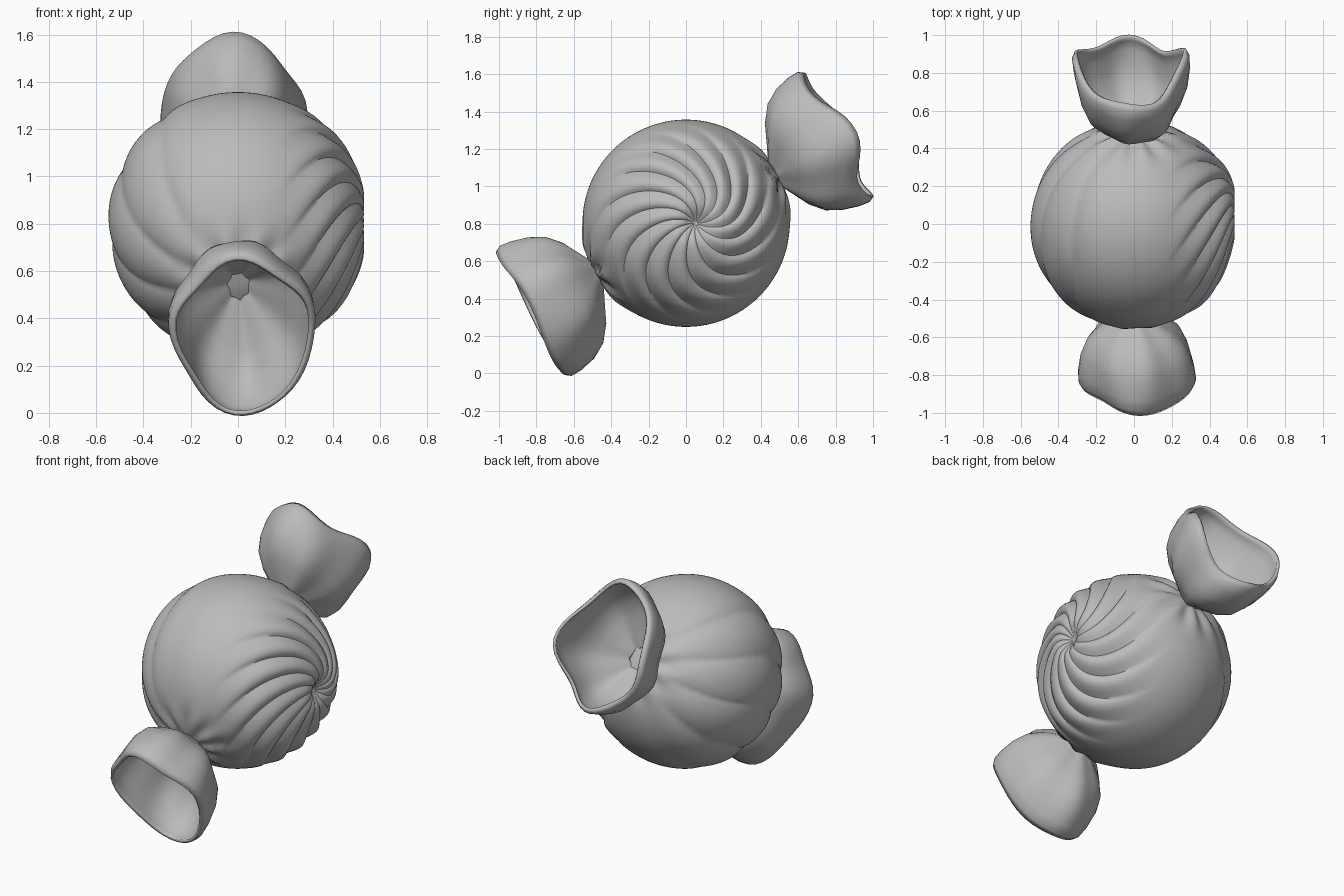
import bpy, math
from mathutils import Vector
from math import sin, cos, pi, exp

if "Cube" in bpy.data.objects:
    bpy.data.objects.remove(bpy.data.objects["Cube"])

C = Vector((0, 0, 0.803))                      # candy centre
TILT = math.radians(28)
AX = Vector((0, cos(TILT), sin(TILT)))         # axis through both twisted ends
UP = Vector((0, -sin(TILT), cos(TILT)))
R = 0.554

mat = bpy.data.materials.new("wrapper_grey")
mat.diffuse_color = (0.5, 0.5, 0.5, 1)
mat.use_nodes = True
mat.node_tree.nodes["Principled BSDF"].inputs["Base Color"].default_value = mat.diffuse_color


def smooth(a, b, x):
    t = max(0.0, min(1.0, (x - a) / (b - a)))
    return t * t * (3 - 2 * t)


def fold(u):
    """Rounded pleat leaning to one side, with a creased valley."""
    u %= 1.0
    return sin(pi * u ** 1.5) ** 0.7 if 0 < u < 1 else 0.0


def make(name, verts, faces, angle):
    me = bpy.data.meshes.new(name)
    me.from_pydata(verts, [], faces)
    me.materials.append(mat)
    me.update()
    ob = bpy.data.objects.new(name, me)
    bpy.context.collection.objects.link(ob)
    bpy.ops.object.select_all(action='DESELECT')
    ob.select_set(True)
    bpy.context.view_layer.objects.active = ob
    bpy.ops.object.shade_smooth_by_angle(angle=math.radians(angle))
    return ob


# Wrapped ball: grid around the x axis, twisted so creases follow the swirl
ARMS, STEPS, RINGS = 14, 12, 90
N = ARMS * STEPS


def ball_point(i, j):
    th = pi * i / RINGS
    ph = 2 * pi * j / N + 1.25 * min(th, 1.3)
    d = Vector((cos(th), sin(th) * cos(ph), sin(th) * sin(ph)))
    r = R
    # swirl pleats and dimple on the right side
    fade = 1 - smooth(0.7, 1.3, th)
    r += 0.026 * min(1, th / 0.6) * fade * (fold(j / STEPS) - 0.6)
    r -= 0.06 * exp(-(th / 0.13) ** 2)
    # gathers radiating from the two twisted ends
    a, t = d.dot(AX), d.dot(UP)
    psi = math.atan2(t, d.x)
    dist = math.acos(min(1, abs(a)))
    r += 0.011 * exp(-((dist - 0.3) / 0.17) ** 2) * cos(9 * psi + (1 if a > 0 else 2.3))
    # broad pleats running end to end on the left side, bent into chevrons
    left = smooth(0.15, 0.65, -d.x) * smooth(0.15, 0.6, dist)
    lon = math.atan2(t, -d.x)
    bend = 0.35 * math.sqrt(a * a + 0.01)
    r += 0.018 * left * (abs(sin(pi * (lon * 1.9 + bend + 0.2))) ** 0.7 - 0.75)
    p = d * r
    p.x *= 0.985
    p.y += 0.055 * smooth(0.15, 0.55, p.x) * (1 - smooth(0.2, 0.9, th))
    return C + p


verts = [ball_point(0, 0)]
verts += [ball_point(i, j) for i in range(1, RINGS) for j in range(N)]
verts.append(ball_point(RINGS, 0))
last = len(verts) - 1
faces = []
for j in range(N):
    k = (j + 1) % N
    faces.append((0, 1 + j, 1 + k))
    for i in range(RINGS - 2):
        b = 1 + i * N
        faces.append((b + j, b + N + j, b + N + k, b + k))
    b = 1 + (RINGS - 2) * N
    faces.append((b + j, last, b + k))
make("wrapped_ball", verts, faces, 50)

# Flared wrapper ends: (fraction of length, fraction of radius)
PROFILE = [(0, 0.2), (0.1, 0.2), (0.17, 0.36), (0.28, 0.62), (0.42, 0.82),
           (0.6, 0.94), (0.8, 1.0), (0.93, 1.01), (1.0, 0.96)]
M = 48


def wrapper_end(name, sign, side):
    """sign: +1 back end, -1 front end; side: extra rim length left and right."""
    verts, faces = [], []
    for f, q in PROFILE:
        for j in range(M):
            a = 2 * pi * j / M
            tip = 0.96 + side * (cos(2 * a) + 0.65 * cos(4 * a)) + 0.012 * sin(3 * a + 1)
            s = 0.5 + (tip - 0.5) * f
            wave = 1 + f * (0.04 * cos(4 * a) + 0.025 * cos(5 * a + 0.6) - 0.03)
            wave += 0.06 * (1 - f) * cos(7 * a + 0.5)
            x = 0.305 * cos(a) * q * wave - 0.025 * f
            t = (0.43 if sin(a) > 0 else 0.35) * sin(a) * q * wave
            verts.append(C + sign * (Vector((x, 0, 0)) + UP * t + AX * s))
    for i in range(len(PROFILE) - 1):
        for j in range(M):
            k = (j + 1) % M
            q = (i * M + j, (i + 1) * M + j, (i + 1) * M + k, i * M + k)
            faces.append(q if sign < 0 else q[::-1])
    ob = make(name, verts, faces, 50)
    # make sure the shell thickens inwards
    me = ob.data
    p = me.polygons[4 * M]
    mid = C + sign * AX * (p.center - C).dot(sign * AX)
    if p.normal.dot(p.center - mid) < 0:
        me.flip_normals()
    mod = ob.modifiers.new("thickness", 'SOLIDIFY')
    mod.thickness = 0.018
    mod.offset = -1


wrapper_end("back_wrapper_end", 1, 0.04)
wrapper_end("front_wrapper_end", -1, -0.004)
